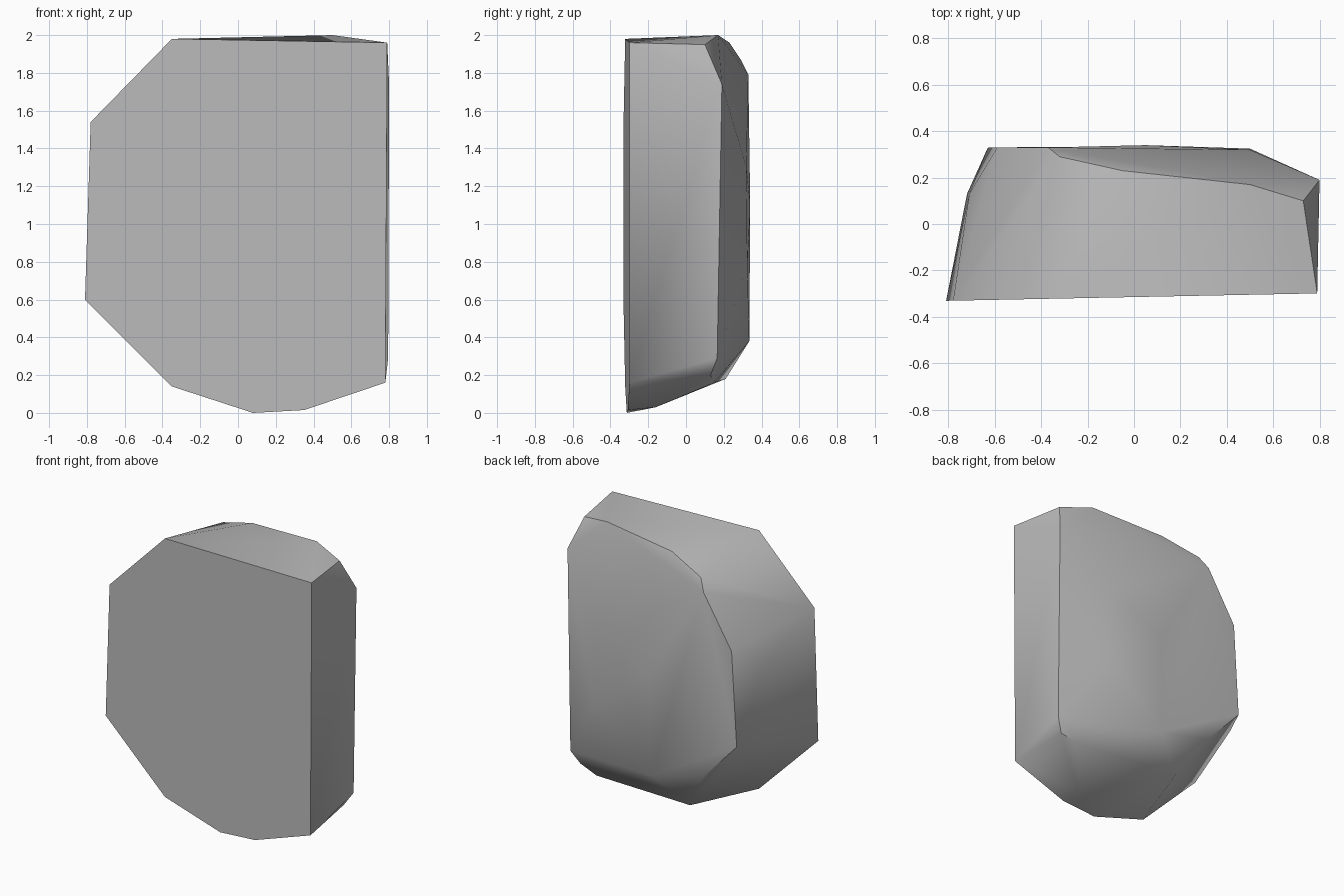
import bpy, bmesh, math

cube = bpy.data.objects.get("Cube")
if cube:
    bpy.data.objects.remove(cube)

# Plain stone grey
stone = bpy.data.materials.new("stone_grey")
stone.use_nodes = True
grey = (0.5, 0.5, 0.5, 1)
stone.diffuse_color = grey
bsdf = stone.node_tree.nodes["Principled BSDF"]
bsdf.inputs["Base Color"].default_value = grey
bsdf.inputs["Roughness"].default_value = 0.9

# Flat front outline (x, z), tilting slightly in depth from left to right
front = [(-0.35, 1.98), (0.79, 1.96), (0.78, 0.16), (0.35, 0.015),
         (0.08, 0), (-0.35, 0.14), (-0.81, 0.6), (-0.78, 1.54)]
points = [(x, -0.315 + 0.02 * x, z) for x, z in front]

# Top ridge, running down the rear shoulder
points += [(0.73, 0.1, 1.95), (0.5, 0.17, 2), (-0.05, 0.23, 1.96),
           (-0.32, 0.29, 1.87), (-0.37, 0.33, 1.79)]
# Straight right side
points += [(0.8, 0.19, 1.74), (0.795, 0.165, 0.29)]
# Rounded left side
points += [(-0.72, 0.13, 0.75), (-0.71, 0.13, 1.3)]
# Bulging back
points += [(-0.59, 0.33, 1.43), (-0.63, 0.33, 0.76), (-0.36, 0.33, 0.47),
           (0.04, 0.335, 0.38), (0.5, 0.325, 0.78), (0.5, 0.32, 1.3),
           (0.05, 0.34, 1.1)]
# Slanting underside
points += [(-0.18, 0.21, 0.18), (0.6, 0.15, 0.16), (0.74, 0.13, 0.2),
           (0.35, -0.16, 0.03)]

# Wrap the corners into one chiselled solid
bm = bmesh.new()
for p in points:
    bm.verts.new(p)
hull = bmesh.ops.convex_hull(bm, input=bm.verts)
spare = {g for g in hull["geom_interior"] + hull["geom_unused"]
         if isinstance(g, bmesh.types.BMVert)}
bmesh.ops.delete(bm, geom=list(spare), context="VERTS")
bmesh.ops.dissolve_limit(bm, angle_limit=math.radians(1),
                         verts=bm.verts, edges=bm.edges)
bmesh.ops.recalc_face_normals(bm, faces=bm.faces)
mesh = bpy.data.meshes.new("rock")
bm.to_mesh(mesh)
bm.free()
mesh.materials.append(stone)

rock = bpy.data.objects.new("rock", mesh)
bpy.context.collection.objects.link(rock)
bpy.ops.object.select_all(action="DESELECT")
rock.select_set(True)
bpy.context.view_layer.objects.active = rock
bpy.ops.object.shade_smooth_by_angle(angle=math.radians(45))
